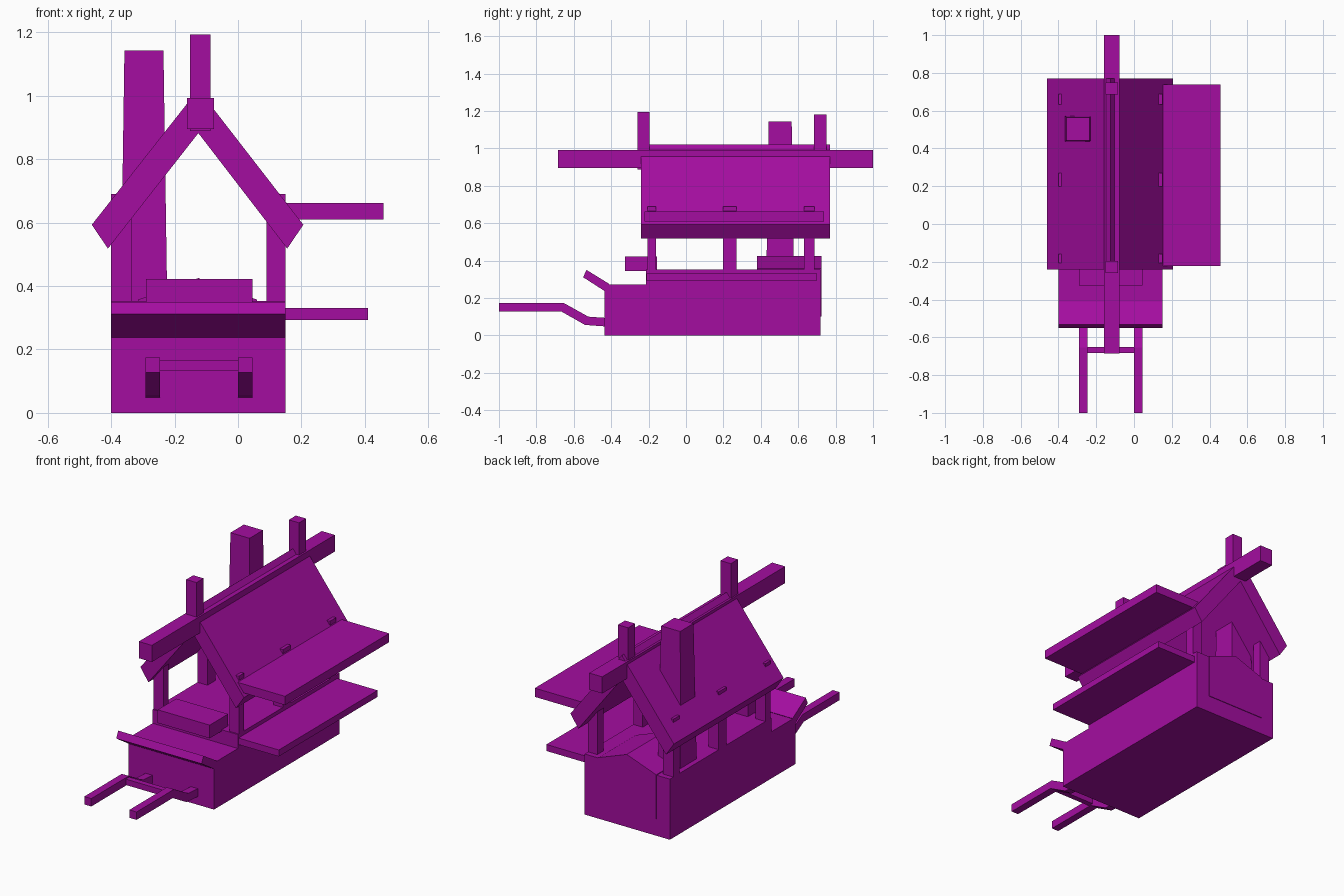
import bpy
import bmesh
from mathutils import Vector

default = bpy.data.objects.get("Cube")
if default:
    bpy.data.objects.remove(default, do_unlink=True)

COLOUR = (0.37, 0.004, 0.35, 1.0)
purple = bpy.data.materials.new("purple paint")
purple.use_nodes = True
purple.diffuse_color = COLOUR
purple.node_tree.nodes["Principled BSDF"].inputs["Base Color"].default_value = COLOUR


def finish(name, bm):
    bmesh.ops.recalc_face_normals(bm, faces=bm.faces)
    mesh = bpy.data.meshes.new(name)
    bm.to_mesh(mesh)
    bm.free()
    mesh.materials.append(purple)
    obj = bpy.data.objects.new(name, mesh)
    bpy.context.scene.collection.objects.link(obj)
    return obj


def box(name, x, y, z, top_inset=0.0):
    """Box from (low, high) ranges, optionally narrowing towards its top."""
    bm = bmesh.new()
    bmesh.ops.create_cube(bm, size=1)
    for v in bm.verts:
        inset = top_inset if v.co.z > 0 else 0
        v.co = Vector((x[1] - inset if v.co.x > 0 else x[0] + inset,
                       y[1] - inset if v.co.y > 0 else y[0] + inset,
                       z[1] if v.co.z > 0 else z[0]))
    return finish(name, bm)


def prism(name, profile, axis, span):
    """Extrude a profile of (side, z) points along the x or y axis."""
    def place(a, b, d):
        return (d, a, b) if axis == "x" else (a, d, b)
    bm = bmesh.new()
    face = bm.faces.new([bm.verts.new(place(a, b, span[0])) for a, b in profile])
    out = bmesh.ops.extrude_face_region(bm, geom=[face])
    moved = [g for g in out["geom"] if isinstance(g, bmesh.types.BMVert)]
    bmesh.ops.translate(bm, verts=moved, vec=place(0, 0, span[1] - span[0]))
    return finish(name, bm)


LEFT, RIGHT = 0.15, -0.40
MID = -0.125

# Cart body with a lower front step
prism("cart_body", [(-0.435, 0), (0.72, 0), (0.72, 0.353), (-0.215, 0.353),
                    (-0.215, 0.272), (-0.435, 0.272)], "x", (RIGHT, LEFT))
prism("front_flap", [(-0.435, 0.237), (-0.41, 0.275), (-0.532, 0.35),
                     (-0.55, 0.311)], "x", (RIGHT, LEFT))
box("front_counter", (-0.29, 0.045), (-0.325, -0.155), (0.345, 0.422))

# Stove with a gabled top, let into the back of the body
prism("stove", [(-0.315, 0.1), (0.06, 0.1), (0.06, 0.357), (MID, 0.425),
                (-0.315, 0.357)], "y", (0.38, 0.724))
box("chimney", (-0.37, -0.223), (0.43, 0.577), (0.34, 1.143), 0.012)

# Roof posts along both sides
for y in ((-0.207, -0.16), (0.198, 0.27), (0.632, 0.688)):
    box("left_post", (0.09, LEFT), y, (0.34, 0.69))
    box("right_post", (RIGHT, -0.335), y, (0.34, 0.69))

# Pitched roof, ridge beam and the uprights on it
prism("roof", [(MID, 1.02), (0.206, 0.593), (0.155, 0.518), (MID, 0.882),
               (-0.41, 0.518), (-0.461, 0.593)], "y", (-0.24, 0.77))
box("ridge_beam", (-0.16, -0.076), (-0.685, 1.0), (0.895, 0.992))
box("front_ridge_upright", (-0.152, -0.086), (-0.26, -0.195), (0.888, 1.193))
box("back_ridge_upright", (-0.152, -0.086), (0.685, 0.75), (0.888, 1.18))

# Serving shelf and awning on the left side
box("serving_shelf", (LEFT, 0.41), (-0.21, 0.7), (0.293, 0.331))
box("awning", (LEFT, 0.458), (-0.222, 0.738), (0.61, 0.661))

# Bent pulling handles with a crossbar
handle = [(-0.42, 0.047), (-0.42, 0.093), (-0.522, 0.1), (-0.655, 0.174),
          (-1.0, 0.174), (-1.0, 0.128), (-0.667, 0.128), (-0.54, 0.056)]
prism("right_handle", handle, "x", (-0.291, -0.246))
prism("left_handle", handle, "x", (0.0, 0.046))
box("handle_crossbar", (-0.25, 0.005), (-0.682, -0.65), (0.132, 0.166))
